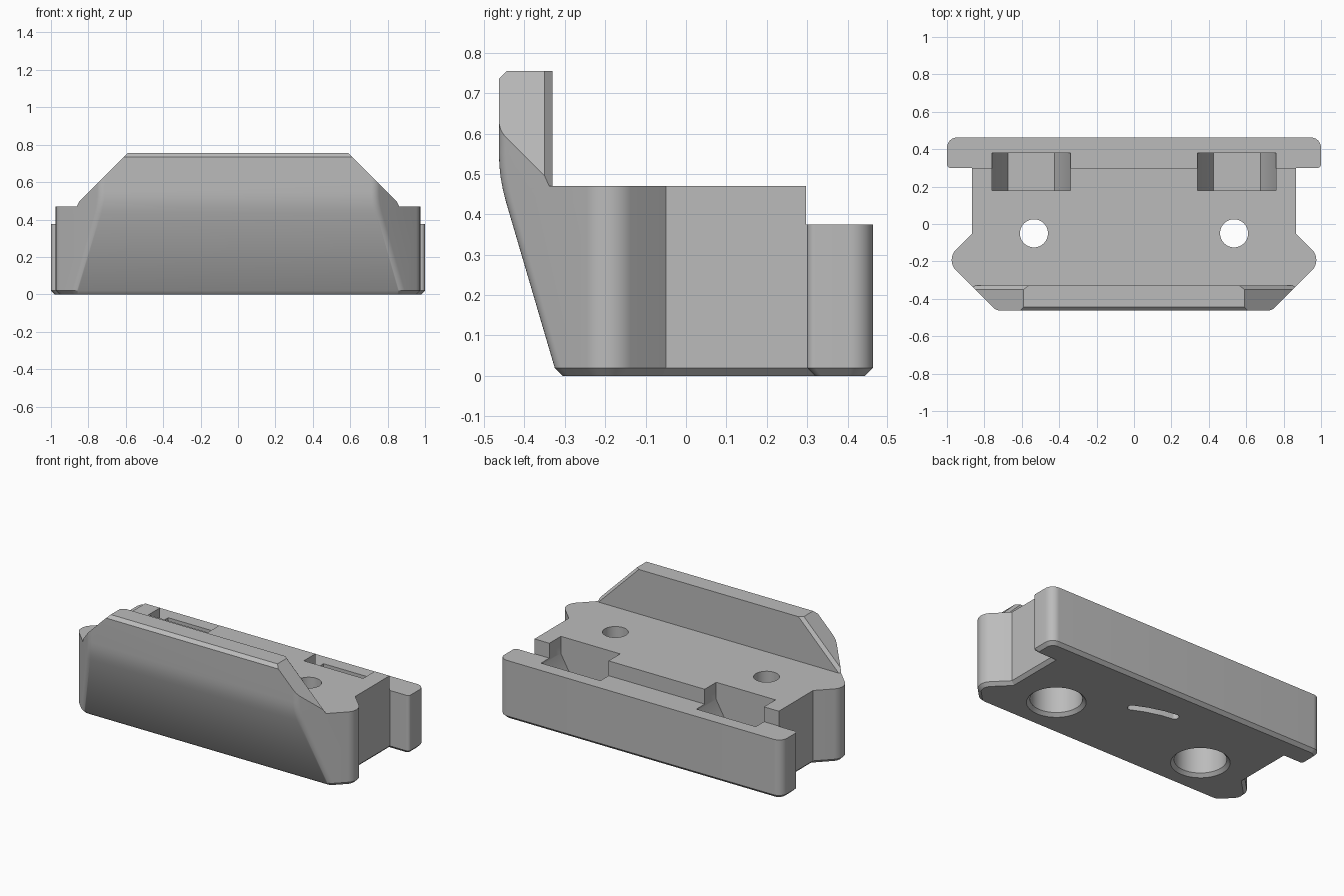
import bpy, bmesh, math
from mathutils import Vector

if "Cube" in bpy.data.objects:
    bpy.data.objects.remove(bpy.data.objects["Cube"])

grey = bpy.data.materials.new("matte_grey")
grey.use_nodes = True
grey.diffuse_color = (0.5, 0.5, 0.5, 1)
grey.node_tree.nodes["Principled BSDF"].inputs["Base Color"].default_value = (0.5, 0.5, 0.5, 1)


def loft(name, rings):
    """Solid skinned through closed rings of equal length, capped at both ends."""
    bm = bmesh.new()
    loops = [[bm.verts.new(p) for p in ring] for ring in rings]
    n = len(loops[0])
    for a, b in zip(loops, loops[1:]):
        for i in range(n):
            j = (i + 1) % n
            bm.faces.new((a[i], a[j], b[j], b[i]))
    bm.faces.new(loops[0][::-1])
    bm.faces.new(loops[-1])
    bmesh.ops.recalc_face_normals(bm, faces=bm.faces)
    mesh = bpy.data.meshes.new(name)
    bm.to_mesh(mesh)
    bm.free()
    mesh.materials.append(grey)
    obj = bpy.data.objects.new(name, mesh)
    bpy.context.collection.objects.link(obj)
    return obj


def rounded(corners, inset=0.0, steps=8):
    """Counter-clockwise outline from (x, y, radius) corners, optionally inset."""
    pts = [Vector(c[:2]) for c in corners]
    n = len(pts)
    moved = []
    for i, p in enumerate(pts):
        d1 = (p - pts[i - 1]).normalized()
        d2 = (pts[(i + 1) % n] - p).normalized()
        n1, n2 = Vector((-d1.y, d1.x)), Vector((-d2.y, d2.x))
        moved.append(p + (n1 + n2) * inset / (1 + n1.dot(n2)))
    out = []
    for i, p in enumerate(moved):
        r = corners[i][2] * (0.75 if inset else 1)
        if r == 0:
            out.append(p)
            continue
        da = (moved[i - 1] - p).normalized()
        db = (moved[(i + 1) % n] - p).normalized()
        half = da.angle(db) / 2
        centre = p + (da + db).normalized() * r / math.sin(half)
        start = p + da * r / math.tan(half) - centre
        end = p + db * r / math.tan(half) - centre
        for k in range(steps + 1):
            out.append(centre + start.lerp(end, k / steps).normalized() * r)
    return out


def at_z(outline, z):
    return [(p[0], p[1], z) for p in outline]


def at_y(profile, y):
    return [(p[0], y, p[1]) for p in profile]


def circle(x, y, r, z, n=48):
    return [(x + r * math.cos(math.tau * i / n), y + r * math.sin(math.tau * i / n), z)
            for i in range(n)]


def plan(front, inset=0.0):
    """Plan of the block; the angled front corners stay on one plane."""
    half = [(1.2 + front, front, 0.06), (1.0075, -0.1925, 0.078), (0.865, -0.05, 0),
            (0.865, 0.30, 0), (1.0, 0.30, 0.02), (1.0, 0.463, 0.055)]
    return rounded(half + [(-x, y, r) for x, y, r in reversed(half)], inset)


# Block with chamfered base, leaning front and chamfered upper lip
levels = [(0.02, -0.325), (0.43, -0.4454), (0.46, -0.4531), (0.49, -0.4586),
          (0.52, -0.4619), (0.55, -0.463), (0.735, -0.463), (0.755, -0.443)]
body = loft("clamp_block", [at_z(plan(-0.325, 0.02), 0)] + [at_z(plan(y), z) for z, y in levels])

cutters = []


def box(name, y0, z0):
    rect = [(-1.3, z0), (1.3, z0), (1.3, 1.0), (-1.3, 1.0)]
    cutters.append(loft(name, [at_y(rect, y0), at_y(rect, 1.0)]))


# Slanted lip ends with a chamfered rear edge
for side in (-1, 1):
    rings = []
    for y, s in ((-0.6, 1.345), (-0.35, 1.345), (-0.33, 1.32), (-0.30, 1.28)):
        wedge = [(s - 0.9, 0.9), (s - 0.47, 0.47), (1.2, 0.47), (1.2, 0.9)]
        rings.append(at_y([(side * x, z) for x, z in wedge], y))
    cutters.append(loft("lip_end_cutter", rings))

# Main deck and lower rear bar
box("deck_cutter", -0.33, 0.47)
box("rear_bar_cutter", 0.297, 0.375)

# Nut pockets and counterbored screw holes
for side in (-1, 1):
    x = side * 0.55
    nut = [(x - 0.21, 0.8), (x - 0.21, 0.36), (x - 0.125, 0.21),
           (x + 0.125, 0.21), (x + 0.21, 0.36), (x + 0.21, 0.8)]
    cutters.append(loft("nut_pocket_cutter", [at_y(nut, 0.18), at_y(nut, 0.38)]))
    bore = [(0.18, -0.01), (0.15, 0.02), (0.15, 0.30), (0.075, 0.30), (0.075, 0.6)]
    cutters.append(loft("screw_hole_cutter",
                        [circle(side * 0.535, -0.05, r, z) for r, z in bore]))

# Curved slot in the underside
path = [(-0.11, 0.26), (-0.01, 0.245), (0.09, 0.215), (0.19, 0.17)]
w = 0.025
slot = [(x - w * 0.3, y - w, 0.022 if i in (0, 3) else 0) for i, (x, y) in enumerate(path)]
slot += [(x + w * 0.3, y + w, 0.022 if i in (0, 3) else 0)
         for i, (x, y) in reversed(list(enumerate(path)))]
outline = rounded(slot)
cutters.append(loft("slot_cutter", [at_z(outline, -0.05), at_z(outline, 0.06)]))

# Carve the block, then drop the cutters
for cutter in cutters:
    cutter.hide_render = True
    mod = body.modifiers.new(cutter.name, "BOOLEAN")
    mod.operation = "DIFFERENCE"
    mod.solver = "EXACT"
    mod.object = cutter
depsgraph = bpy.context.evaluated_depsgraph_get()
carved = bpy.data.meshes.new_from_object(body.evaluated_get(depsgraph))
body.modifiers.clear()
body.data = carved
for cutter in cutters:
    bpy.data.objects.remove(cutter)

# Smooth rounded corners, crisp edges elsewhere
for obj in bpy.context.selected_objects:
    obj.select_set(False)
body.select_set(True)
bpy.context.view_layer.objects.active = body
bpy.ops.object.shade_smooth_by_angle(angle=math.radians(30))
